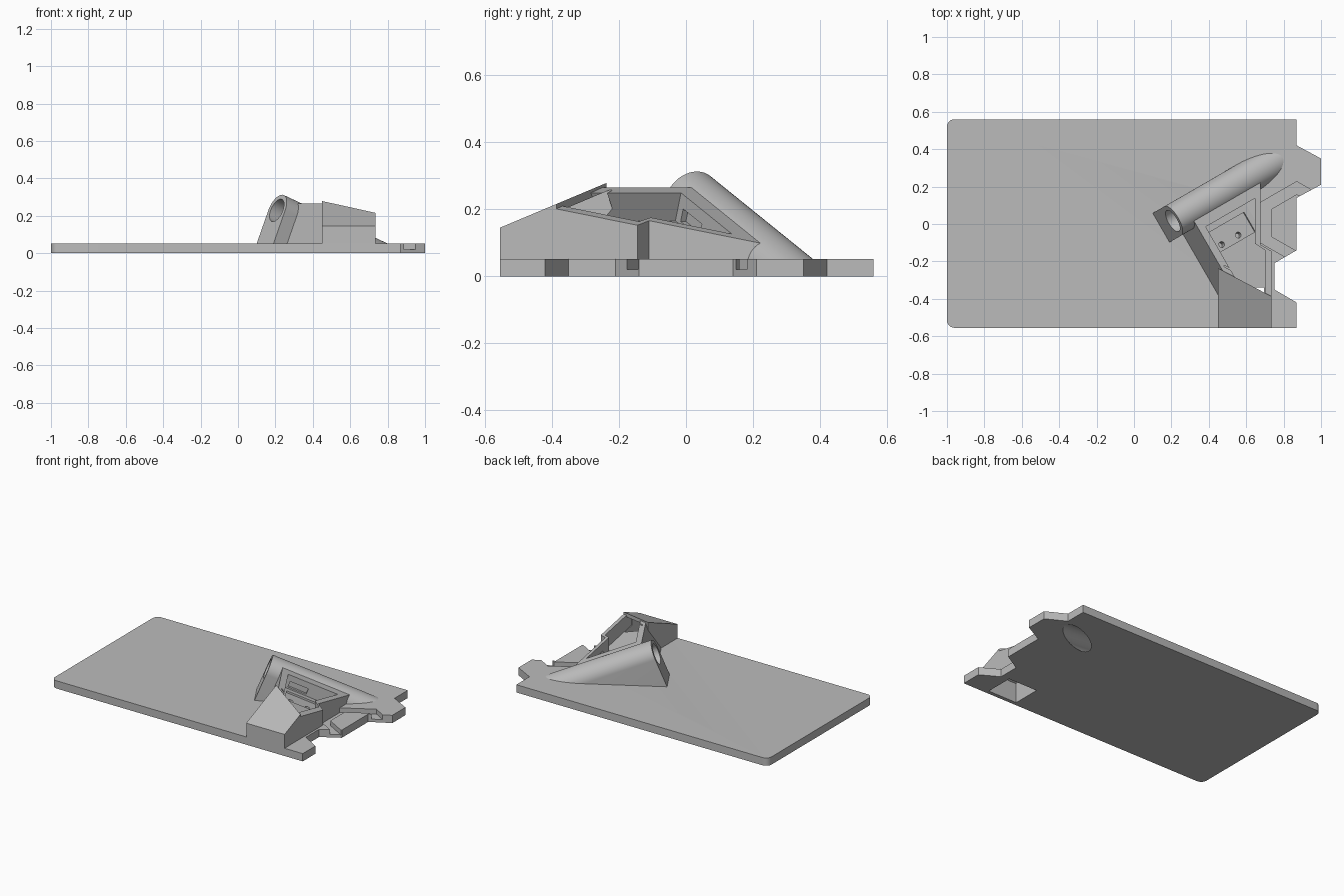
import bpy, bmesh
from math import sin, cos, pi, radians
from mathutils import Vector, Matrix

cube = bpy.data.objects.get("Cube")
if cube:
    bpy.data.objects.remove(cube, do_unlink=True)

grey = bpy.data.materials.new("plain grey")
grey.use_nodes = True
GREY = (0.5, 0.5, 0.5, 1)
grey.diffuse_color = GREY
grey.node_tree.nodes["Principled BSDF"].inputs["Base Color"].default_value = GREY

# Tilted frame of the tube: along the axis, sideways, and up from the axis
TILT, TURN = radians(22), radians(30)
ORIGIN = Vector((0.207, 0.016, 0.229))
ALONG = Vector((cos(TILT) * cos(TURN), cos(TILT) * sin(TURN), -sin(TILT)))
SIDE = Vector((sin(TURN), -cos(TURN), 0))
UP = Vector((sin(TILT) * cos(TURN), sin(TILT) * sin(TURN), cos(TILT)))
FRAME = Matrix((ALONG, SIDE, UP)).transposed().to_4x4()
FRAME.translation = ORIGIN

RIM, FLOOR = 0.07, -0.02          # heights in the tilted frame
THICK, SUNK = 0.052, 0.03         # plate top, and where parts start inside it
ROOF_SLOPE = Vector((0, -0.42, 1)).normalized()
ROOF_POINT = Vector((0, -0.555, 0.145))


def solid(name, points, offset, cuts=(), matrix=None):
    """Extrude a polygon by offset, then trim what lies beyond each (point, normal) plane."""
    bm = bmesh.new()
    face = bm.faces.new([bm.verts.new(p) for p in points])
    ext = bmesh.ops.extrude_face_region(bm, geom=[face], use_keep_orig=True)
    top = [v for v in ext["geom"] if isinstance(v, bmesh.types.BMVert)]
    bmesh.ops.translate(bm, verts=top, vec=offset)
    if matrix:
        bm.transform(matrix)
    bmesh.ops.recalc_face_normals(bm, faces=bm.faces)
    for point, normal in cuts:
        cut = bmesh.ops.bisect_plane(bm, geom=bm.verts[:] + bm.edges[:] + bm.faces[:],
                                     plane_co=point, plane_no=normal, clear_outer=True)
        edges = [e for e in cut["geom_cut"] if isinstance(e, bmesh.types.BMEdge)]
        bmesh.ops.holes_fill(bm, edges=edges, sides=0)
    bmesh.ops.recalc_face_normals(bm, faces=bm.faces)
    mesh = bpy.data.meshes.new(name)
    bm.to_mesh(mesh)
    bm.free()
    obj = bpy.data.objects.new(name, mesh)
    bpy.context.collection.objects.link(obj)
    return obj


def prism(name, outline, low, high, cuts=()):
    return solid(name, [(x, y, low) for x, y in outline], (0, 0, high - low), cuts)


def tilted_box(name, a, s, u):
    pts = [(a[0], s[0], u[0]), (a[1], s[0], u[0]), (a[1], s[1], u[0]), (a[0], s[1], u[0])]
    return solid(name, pts, (0, 0, u[1] - u[0]), matrix=FRAME)


def arc(cx, cy, r, start, end, n):
    return [(cx + r * cos(start + (end - start) * i / n),
             cy + r * sin(start + (end - start) * i / n)) for i in range(n + 1)]


def plane(direction, distance, sign=1):
    return ORIGIN + direction * distance, direction * sign


# Base plate with interlocking right edge and rounded left corners
r = 0.04
plate_outline = (
    [(0.87, -0.555), (0.87, -0.42), (0.75, -0.35), (0.75, -0.21), (0.87, -0.14),
     (0.87, 0.14), (1.0, 0.21), (1.0, 0.35), (0.87, 0.42), (0.87, 0.56)]
    + arc(-1 + r, 0.56 - r, r, pi / 2, pi, 6)
    + arc(-1 + r, -0.555 + r, r, pi, 1.5 * pi, 6))
base_plate = prism("base_plate", plate_outline, 0, THICK)

# Sloping tube with straight skirts down to the plate
R = 0.09
section = [(0, y, z) for y, z in [(R, -0.4)] + arc(0, 0, R, 0, pi, 32) + [(-R, -0.4)]]
tube_holder = solid("tube_holder", section, (0.85, 0, 0),
                    [((0, 0, SUNK), (0, 0, -1))], FRAME)

# Wedge block with sloping roof
front_block = prism("front_block", [(0.45, -0.555), (0.735, -0.555), (0.735, -0.387), (0.45, -0.237)],
                    SUNK, 0.5, [(ROOF_POINT, ROOF_SLOPE)])

# Open bay housing between the tube and the block
sensor_housing = prism(
    "sensor_housing",
    [(0.1, -0.09), (0.45, -0.45), (0.45, -0.237), (0.735, -0.387), (0.735, -0.145),
     (0.676, -0.11), (0.676, 0.24)],
    SUNK, 0.5, [plane(ALONG, 0.078, -1), plane(UP, RIM)])

# Cutters
under_slab = (ROOF_POINT - ROOF_SLOPE * 0.023, ROOF_SLOPE)
above_floor = plane(UP, FLOOR, -1)
bore = solid("bore_cutter", [(-0.1, y, z) for y, z in arc(0, 0, 0.065, 0, 2 * pi, 40)[:-1]],
             (1.2, 0, 0), matrix=FRAME)
bay = prism("bay_cutter",
            [(0.1, -0.055), (0.70, -0.37), (0.70, -0.14), (0.646, -0.105), (0.646, 0.25), (0.1, 0.25)],
            0, 0.6, [plane(ALONG, 0.12, -1), plane(SIDE, 0.115, -1), above_floor])
under_roof = prism("under_roof_cutter", [(0.48, -0.36), (0.70, -0.42), (0.70, -0.33), (0.48, -0.22)],
                   0.02, 0.5, [under_slab, above_floor])
shaft = prism("shaft_cutter", [(0.48, -0.53), (0.695, -0.53), (0.695, -0.34), (0.48, -0.34)],
              -0.1, 0.5, [under_slab])
groove = prism("groove_cutter",
               [(0.676, 0.115), (0.87, 0.227), (1.0, 0.152), (0.92, 0.13), (0.87, 0.159),
                (0.735, 0.08), (0.735, -0.07), (0.88, -0.152), (0.86, -0.206), (0.676, -0.1)],
               0.02, 0.2)
floor_recess = tilted_box("floor_recess_cutter", (0.15, 0.39), (0.15, 0.27), (FLOOR - 0.012, 0.02))
wall_recess = tilted_box("wall_recess_cutter", (0.15, 0.27), (0.097, 0.13), (-0.01, 0.03))
pins = [solid("pin_cutter", [(x, y, FLOOR - 0.05) for x, y in arc(a, 0.24, 0.016, 0, 2 * pi, 16)[:-1]],
              (0, 0, 0.08), matrix=FRAME) for a in (0.19, 0.30)]

jobs = {
    base_plate: [bore, shaft, groove],
    tube_holder: [bore],
    front_block: [under_roof, shaft],
    sensor_housing: [bore, bay, under_roof, shaft, floor_recess, wall_recess] + pins,
}

# Apply the cuts, colour and shading
for part, cutters in jobs.items():
    for cutter in cutters:
        mod = part.modifiers.new("cut", "BOOLEAN")
        mod.operation, mod.solver, mod.object = "DIFFERENCE", "EXACT", cutter
    bpy.context.view_layer.update()
    graph = bpy.context.evaluated_depsgraph_get()
    mesh = bpy.data.meshes.new_from_object(part.evaluated_get(graph))
    part.modifiers.clear()
    part.data = mesh
    mesh.name = part.name
    mesh.materials.clear()
    mesh.materials.append(grey)
    for poly in mesh.polygons:
        poly.material_index = 0

for cutter in {c for cutters in jobs.values() for c in cutters}:
    bpy.data.objects.remove(cutter, do_unlink=True)

bpy.ops.object.select_all(action="DESELECT")
for part in jobs:
    part.select_set(True)
    bpy.context.view_layer.objects.active = part
bpy.ops.object.shade_smooth_by_angle(angle=radians(25))
